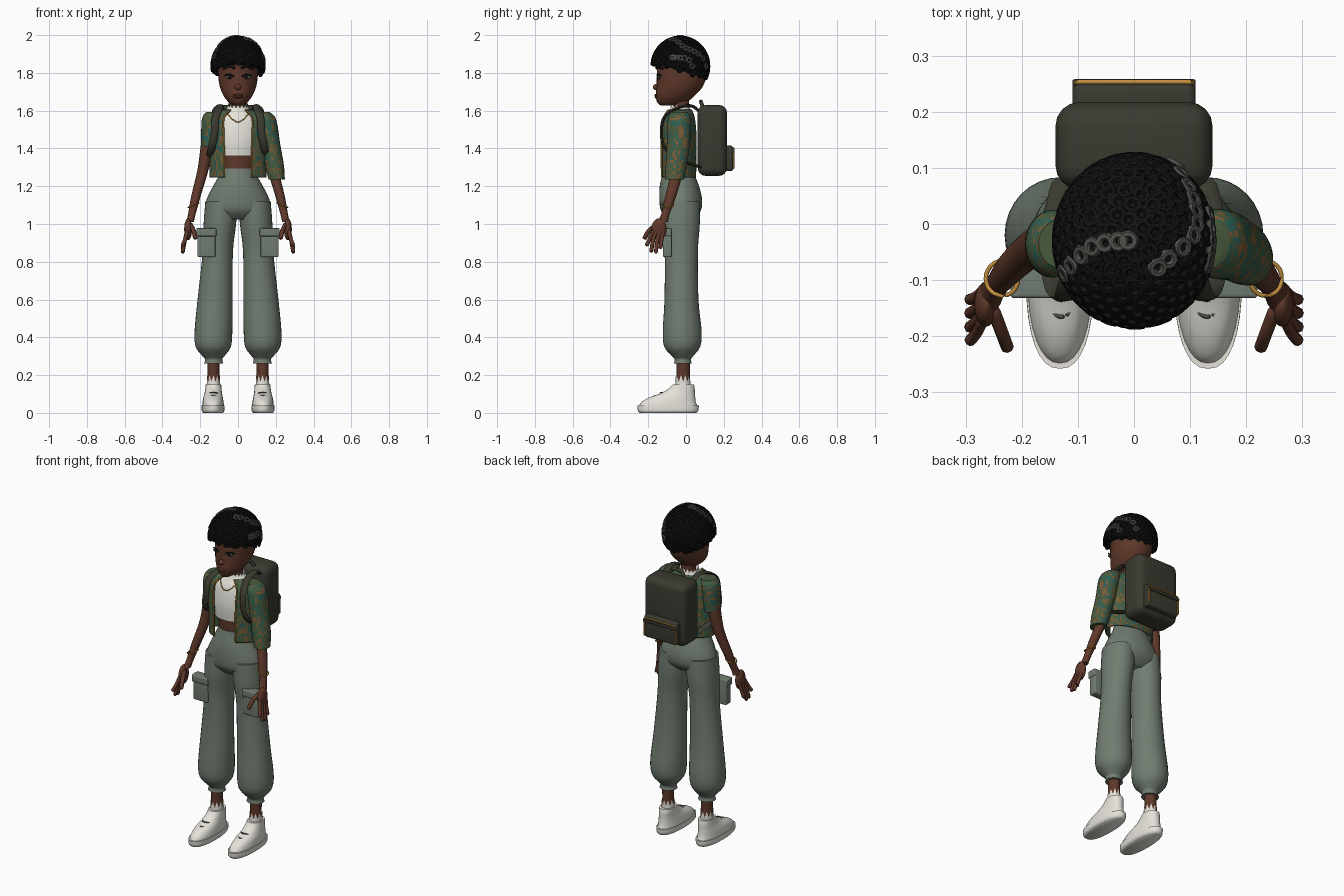
import bpy, bmesh, math, random
from mathutils import Vector, Matrix

if "Cube" in bpy.data.objects:
    bpy.data.objects.remove(bpy.data.objects["Cube"])
random.seed(4)

def mat(name, r, g, b):
    m = bpy.data.materials.new(name)
    m.diffuse_color = (r, g, b, 1)
    m.use_nodes = True
    m.node_tree.nodes["Principled BSDF"].inputs["Base Color"].default_value = m.diffuse_color
    return m

SKIN = mat("brown skin", .115, .04, .023)
HAIR = mat("black hair", .006, .006, .006)
BEAD = mat("grey bead", .075, .08, .07)
WHITE = mat("off white", .78, .76, .70)
GREEN = mat("jacket green", .065, .10, .045)
TEAL = mat("jacket teal", .022, .115, .095)
OCHRE = mat("jacket ochre", .20, .105, .035)
PANTS = mat("sage trousers", .165, .205, .165)
PACK = mat("dark olive pack", .042, .042, .03)
GOLD = mat("gold", .55, .28, .05)

def finish(name, bm, mats, angle=50):
    me = bpy.data.meshes.new(name)
    bm.to_mesh(me)
    bm.free()
    ob = bpy.data.objects.new(name, me)
    bpy.context.collection.objects.link(ob)
    for m in (mats if isinstance(mats, list) else [mats]):
        me.materials.append(m)
    bpy.ops.object.select_all(action='DESELECT')
    ob.select_set(True)
    bpy.context.view_layer.objects.active = ob
    bpy.ops.object.shade_smooth_by_angle(angle=math.radians(angle))
    return ob

def spline(pts, steps):
    """Catmull-Rom through tuples of any length."""
    out = []
    for i in range(len(pts) - 1):
        p = [pts[max(i - 1, 0)], pts[i], pts[i + 1], pts[min(i + 2, len(pts) - 1)]]
        for k in range(steps):
            t = k / steps
            out.append(tuple(.5 * (2 * b + (c - a) * t + (2 * a - 5 * b + 4 * c - d) * t * t
                                   + (3 * b - a - 3 * c + d) * t ** 3) for a, b, c, d in zip(*p)))
    return out + [tuple(pts[-1])]

def loft(name, rings, mats, n=32, steps=4, gap=0, jag=0, power=1.0):
    """Rings are (x, y, z, rx, ry); gap leaves the front open."""
    bm = bmesh.new()
    rows = []
    for x, y, z, rx, ry in spline(rings, steps):
        row = []
        for i in range(n):
            a = gap + (2 * math.pi - 2 * gap) * i / (n - 1 if gap else n)
            s, c = math.sin(a), -math.cos(a)
            s, c = (math.copysign(abs(v) ** power, v) for v in (s, c))
            row.append(bm.verts.new((x + rx * s, y + ry * c, z)))
        rows.append(row)
    for v in rows[-1][::2]:
        v.co.z += jag
    for a, b in zip(rows, rows[1:]):
        for i in range(n - 1 if gap else n):
            j = (i + 1) % n
            f = bm.faces.new((a[i], a[j], b[j], b[i]))
            if isinstance(mats, list):
                f.material_index = random.choices((0, 1, 2), (.5, .28, .22))[0]
    if not gap:
        bm.faces.new(rows[0])
        bm.faces.new(rows[-1])
    bmesh.ops.recalc_face_normals(bm, faces=bm.faces)
    return finish(name, bm, mats)

def tube(name, pts, r, m, steps=6, n=8, flat=1.0):
    """Round or flattened band swept along a smooth path."""
    P = [Vector(p) for p in spline(pts, steps)]
    bm = bmesh.new()
    rows = []
    for i, p in enumerate(P):
        t = (P[min(i + 1, len(P) - 1)] - P[max(i - 1, 0)]).normalized()
        u = (Vector((1, .01, .02)) - t * t.x).normalized() if abs(t.x) < .9 else Vector((0, 1, 0))
        v = t.cross(u).normalized()
        u = v.cross(t)
        e = .6 if i in (0, len(P) - 1) else 1
        rows.append([bm.verts.new(p + e * r * (u * math.cos(2 * math.pi * k / n)
                    + v * flat * math.sin(2 * math.pi * k / n))) for k in range(n)])
    for a, b in zip(rows, rows[1:]):
        for k in range(n):
            bm.faces.new((a[k], a[(k + 1) % n], b[(k + 1) % n], b[k]))
    bm.faces.new(rows[0])
    bm.faces.new(rows[-1])
    bmesh.ops.recalc_face_normals(bm, faces=bm.faces)
    return finish(name, bm, m)

def ball(name, c, s, m):
    bm = bmesh.new()
    bmesh.ops.create_uvsphere(bm, u_segments=20, v_segments=12, radius=1,
                              matrix=Matrix.Translation(c) @ Matrix.Diagonal((*s, 1)))
    return finish(name, bm, m)

def box(name, lo, hi, m, bevel):
    c = [(a + b) / 2 for a, b in zip(lo, hi)]
    s = [b - a for a, b in zip(lo, hi)]
    bm = bmesh.new()
    bmesh.ops.create_cube(bm, size=1, matrix=Matrix.Translation(c) @ Matrix.Diagonal((*s, 1)))
    bmesh.ops.bevel(bm, geom=bm.edges[:], offset=bevel, segments=4, affect='EDGES', profile=.5)
    return finish(name, bm, m)

# Head, neck and face
loft("head", [(0, -.095, 1.628, .025, .04), (0, -.075, 1.645, .05, .078), (0, -.057, 1.68, .077, .103),
              (0, -.033, 1.73, .097, .123), (0, -.022, 1.80, .106, .132), (0, -.02, 1.87, .104, .128),
              (0, -.02, 1.94, .075, .09)], SKIN)
loft("neck", [(0, -.03, 1.55, .05, .048), (0, -.025, 1.62, .042, .04), (0, -.03, 1.70, .045, .05)], SKIN)
ball("nose", (0, -.158, 1.725), (.017, .017, .016), SKIN)
for z in (1.672, 1.682):
    ball("lip", (0, -.155, z), (.027, .012, .007), SKIN)
for s in (1, -1):
    ball("eye", (s * .044, -.142, 1.778), (.022, .008, .011), BEAD)
    ball("iris", (s * .044, -.147, 1.778), (.010, .006, .010), HAIR)
    tube("eyelash", [(s * .02, -.151, 1.780), (s * .045, -.15, 1.792), (s * .072, -.131, 1.785)], .004, HAIR)
    tube("eyebrow", [(s * .016, -.156, 1.824), (s * .045, -.149, 1.836), (s * .08, -.122, 1.822)], .008, HAIR)

# Hair: a cap cut on a slope, covered in coils with some grey ones
HC, HR = Vector((0, -.03, 1.835)), Vector((.136, .148, .152))
def hairline(y):
    return 1.853 - .25 * (y + .19)
bm = bmesh.new()
bmesh.ops.create_uvsphere(bm, u_segments=32, v_segments=20, radius=1,
                          matrix=Matrix.Translation(HC) @ Matrix.Diagonal((*HR, 1)))
cut = bmesh.ops.bisect_plane(bm, geom=bm.verts[:] + bm.edges[:] + bm.faces[:], plane_co=(0, -.19, 1.853),
                             plane_no=(0, .25, 1), clear_inner=True)
bmesh.ops.holes_fill(bm, edges=[e for e in bm.edges if e.is_boundary], sides=0)
finish("hair_cap", bm, HAIR)

bpy.ops.mesh.primitive_torus_add(major_segments=10, minor_segments=6, major_radius=.0125, minor_radius=.007)
src = bpy.context.object
def coils(name, dirs, m, lift):
    bm = bmesh.new()
    for d in dirs:
        p = HC + Vector(a * b for a, b in zip(d, HR)) * lift
        M = Matrix.Translation(p) @ Vector(d).to_track_quat('Z', 'Y').to_matrix().to_4x4()
        start = len(bm.verts)
        bm.from_mesh(src.data)
        bm.verts.ensure_lookup_table()
        bmesh.ops.transform(bm, matrix=M, verts=bm.verts[start:])
    finish(name, bm, m)
dirs = []
for i in range(420):
    z = 1 - 2 * (i + .5) / 420
    r, a = math.sqrt(1 - z * z), i * 2.39996
    d = (r * math.cos(a), r * math.sin(a), z)
    if HC.z + d[2] * HR.z > hairline(HC.y + d[1] * HR.y):
        dirs.append(d)
coils("hair_coils", dirs, HAIR, 1.025)
beads = []
for row in ([(-.118, -.085), (-.07, -.04), (-.01, -.03)], [(.07, .10), (.10, .04), (.10, -.02), (.04, -.075)],
            [(.125, -.07), (.131, -.03), (.125, .03)]):
    for x, y in spline(row, 3):
        u, v = x / HR.x, (y - HC.y) / HR.y
        beads.append((u, v, math.sqrt(max(0, 1 - u * u - v * v))))
coils("grey_coils", beads, BEAD, 1.05)
bpy.data.objects.remove(src)

# Torso and shirt
loft("midriff", [(0, -.04, 1.24, .088, .07), (0, -.04, 1.32, .088, .072), (0, -.04, 1.40, .10, .075)], SKIN)
loft("shirt", [(0, -.042, 1.36, .112, .085), (0, -.042, 1.45, .128, .09), (0, -.04, 1.55, .122, .075),
               (0, -.032, 1.595, .075, .058), (0, -.03, 1.615, .056, .05)], WHITE, jag=.02)
tube("necklace", [(-.06, -.085, 1.59), (-.03, -.115, 1.555), (0, -.122, 1.54), (.03, -.115, 1.555),
                  (.06, -.085, 1.59)], .003, GOLD)

# Open jacket with one short and one long sleeve
CLOTH = [GREEN, TEAL, OCHRE]
JACKET = [(0, -.042, 1.245, .152, .096), (0, -.042, 1.36, .152, .097), (0, -.042, 1.48, .158, .097),
          (0, -.04, 1.555, .158, .088), (0, -.036, 1.59, .115, .074), (0, -.033, 1.605, .08, .064)]
GAP = .5
ob = loft("jacket", JACKET, CLOTH, n=72, steps=7, gap=GAP)
ob.modifiers.new("thickness", 'SOLIDIFY').thickness = .008
for s in (1, -1):
    tube("jacket_piping", [(s * rx * math.sin(GAP), y - ry * math.cos(GAP) - .003, z)
                           for x, y, z, rx, ry in JACKET], .004, GOLD)
loft("long_sleeve", [(.125, -.035, 1.592, .045, .045), (.147, -.035, 1.55, .056, .062),
                     (.172, -.04, 1.42, .052, .06), (.193, -.052, 1.31, .05, .056),
                     (.205, -.06, 1.235, .043, .05)], CLOTH, n=28, steps=7)
loft("short_sleeve", [(-.125, -.035, 1.592, .045, .045), (-.142, -.035, 1.55, .05, .06),
                      (-.152, -.037, 1.41, .043, .055)], CLOTH, n=28, steps=9)

for s in (1, -1):
    # Arms and hands
    loft("arm", [(s * .145, -.03, 1.55, .035, .04), (s * .165, -.038, 1.40, .034, .038),
                 (s * .187, -.048, 1.28, .029, .033), (s * .222, -.08, 1.15, .025, .029),
                 (s * .245, -.11, 1.05, .02, .022), (s * .254, -.125, 1.01, .02, .03)], SKIN, n=20)
    ball("palm", (s * .264, -.143, .972), (.021, .04, .058), SKIN)
    for y0, y1, z1 in ((-.17, -.21, .885), (-.155, -.185, .85), (-.135, -.16, .845), (-.118, -.135, .87)):
        tube("finger", [(s * .268, y0, .97), (s * .28, (y0 + y1) / 2 - .003, .92), (s * .294, y1, z1)], .0105, SKIN)
    tube("thumb", [(s * .252, -.15, 1.0), (s * .235, -.195, .965), (s * .225, -.222, .92)], .012, SKIN)
    c = Vector((s * .235, -.097, 1.10))
    tube("bracelet", [c + Vector((.029 * math.cos(k), .031 * math.sin(k), -s * .012 * math.cos(k)))
                      for k in [i * math.pi / 6 for i in range(13)]], .004, GOLD, steps=2)

    # Trouser leg and cargo pocket
    loft("trouser_leg", [(s * .088, -.028, 1.12, .085, .10), (s * .096, -.027, 1.0, .086, .10),
                         (s * .107, -.025, .85, .08, .088), (s * .121, -.024, .6, .093, .09),
                         (s * .13, -.02, .43, .10, .103), (s * .131, -.02, .35, .093, .095),
                         (s * .13, -.018, .305, .062, .06), (s * .129, -.017, .285, .046, .044),
                         (s * .129, -.017, .262, .05, .047)], PANTS)
    x0, x1 = sorted((s * .12, s * .215))
    box("cargo_pocket", (x0, -.122, .825), (x1, -.075, .965), PANTS, .006)
    box("pocket_flap", (x0 - .005, -.132, .935), (x1 + .005, -.075, .978), PANTS, .006)

    # Ankle, sock and shoe
    loft("ankle", [(s * .13, -.015, .31, .034, .036), (s * .13, -.015, .2, .031, .035),
                   (s * .13, -.015, .1, .034, .04)], SKIN, n=20)
    loft("sock", [(s * .13, -.017, .10, .038, .045), (s * .13, -.015, .165, .035, .039)], WHITE, n=20, jag=.035)
    loft("sole", [(s * .132, -.095, 0, .052, .15), (s * .132, -.095, .012, .06, .16),
                  (s * .132, -.095, .038, .06, .163)], WHITE, power=.85)
    loft("shoe_upper", [(s * .132, -.095, .03, .058, .157), (s * .132, -.092, .055, .056, .145),
                        (s * .132, -.075, .08, .052, .124), (s * .131, -.043, .105, .046, .09),
                        (s * .13, -.022, .13, .043, .068), (s * .13, -.015, .15, .041, .057)], WHITE, power=.9)
    for y, z in ((-.135, .108), (-.165, .092)):
        tube("lace", [(s * .13 - .024, y + .014, z - .004), (s * .13, y, z), (s * .13 + .024, y + .014, z - .004)],
             .004, BEAD)

    # Shoulder strap
    tube("pack_strap", [(s * .09, .085, 1.58), (s * .095, .03, 1.625), (s * .10, -.05, 1.612),
                        (s * .118, -.115, 1.565), (s * .125, -.13, 1.48), (s * .14, -.11, 1.40),
                        (s * .15, -.03, 1.34), (s * .125, .08, 1.30)], .02, PACK, flat=.4)

# Hips
loft("trouser_hips", [(0, -.04, 1.295, .09, .078), (0, -.04, 1.26, .099, .086), (0, -.035, 1.20, .132, .104),
                      (0, -.028, 1.13, .166, .113), (0, -.027, 1.07, .172, .105),
                      (0, -.027, 1.025, .13, .065)], PANTS)

# Backpack with front pocket, piping and handle
box("backpack", (-.14, .062, 1.255), (.14, .217, 1.63), PACK, .042)
box("pack_pocket", (-.11, .19, 1.28), (.11, .25, 1.415), PACK, .014)
tube("pocket_piping", [(-.104, .252, 1.29), (-.104, .252, 1.36), (-.102, .252, 1.395), (-.08, .253, 1.40),
                       (.08, .253, 1.40), (.102, .252, 1.395), (.104, .252, 1.36), (.104, .252, 1.29)], .0045, GOLD)
box("pocket_lid", (-.11, .235, 1.375), (.11, .258, 1.392), PACK, .004)
tube("pack_handle", [(-.05, .09, 1.615), (-.03, .08, 1.645), (.03, .08, 1.645), (.05, .09, 1.615)], .01, PACK)
